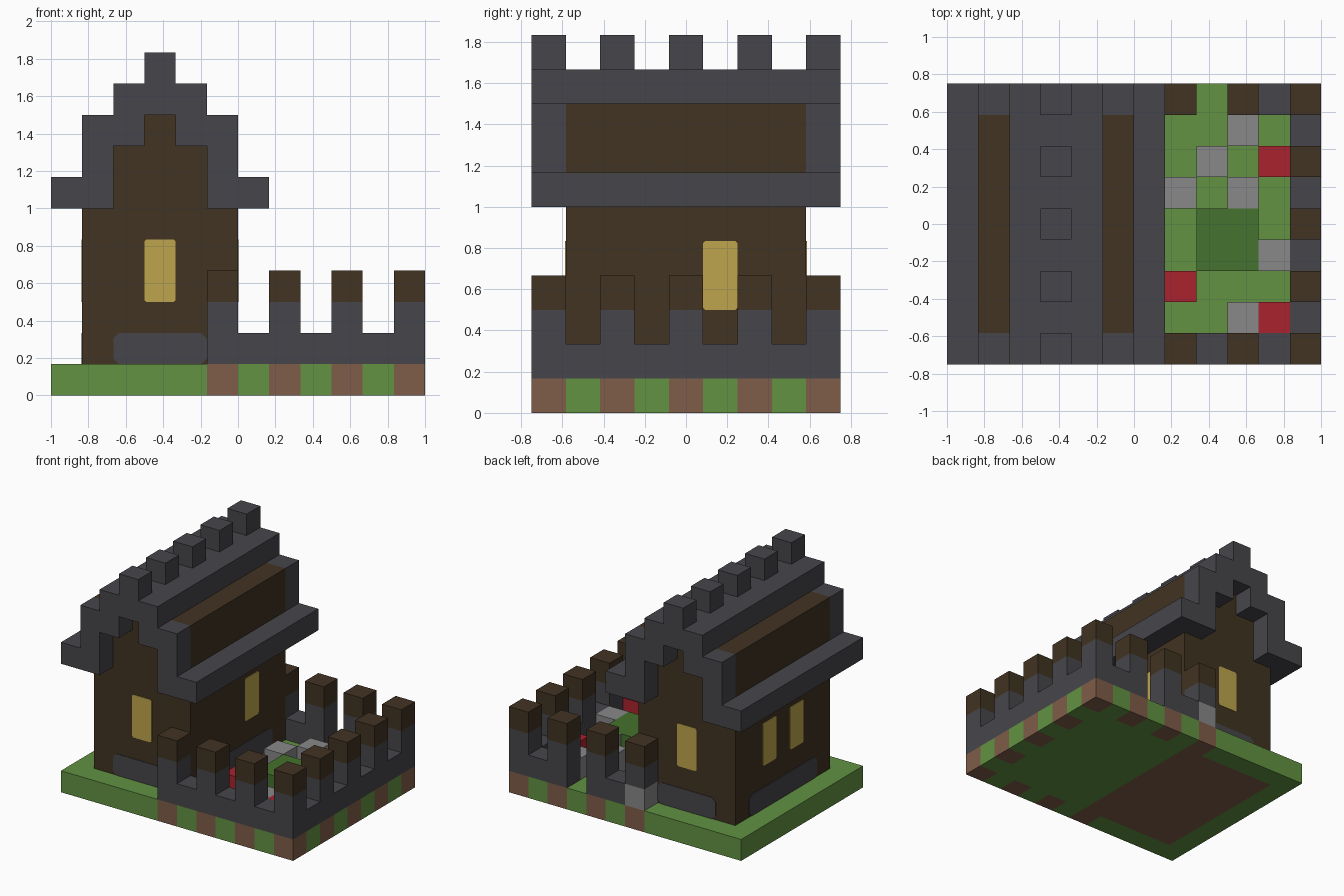
import bpy, bmesh
from mathutils import Vector

if "Cube" in bpy.data.objects:
    bpy.data.objects.remove(bpy.data.objects["Cube"])

U = 1 / 6                          # one block
ORIGIN = Vector((-1, -0.75, 0))    # corner of block (0, 0, 0)


def material(name, rgb):
    lin = [((c / 255 + 0.055) / 1.055) ** 2.4 for c in rgb] + [1]
    m = bpy.data.materials.new(name)
    m.use_nodes = True
    m.diffuse_color = lin
    m.node_tree.nodes["Principled BSDF"].inputs["Base Color"].default_value = lin
    return m


SLATE = material("dark slate", (70, 70, 75))
WOOD = material("dark wood", (65, 51, 34))
GRASS = material("grass green", (98, 146, 66))
DIRT = material("dirt brown", (126, 93, 72))
LEAF = material("leaf green", (69, 114, 46))
STONE = material("light stone", (136, 136, 136))
RED = material("flower red", (170, 34, 46))
GLOW = material("window yellow", (190, 165, 77))


def add_box(bm, lo, hi):
    """Box between two points."""
    lo, hi = Vector(lo), Vector(hi)
    verts = bmesh.ops.create_cube(bm, size=1)["verts"]
    for v in verts:
        v.co = [(lo[a] + hi[a]) / 2 + v.co[a] * (hi[a] - lo[a]) for a in range(3)]


def finish(name, bm, *mats):
    me = bpy.data.meshes.new(name)
    bm.to_mesh(me)
    bm.free()
    for m in mats:
        me.materials.append(m)
    ob = bpy.data.objects.new(name, me)
    bpy.context.collection.objects.link(ob)
    return ob


def blocks(name, mat, *spans):
    """Each span: first block and size, in block units."""
    bm = bmesh.new()
    for start, size in spans:
        lo = ORIGIN + Vector(start) * U
        add_box(bm, lo, lo + Vector(size) * U)
    return finish(name, bm, mat)


def plate(name, mat, start, size, axis, side, corner, thick=0.004):
    """Thin plate on a wall face, its corners trimmed; size is zero along axis."""
    bm = bmesh.new()
    lo = ORIGIN + Vector(start) * U
    hi = lo + Vector(size) * U
    lo[axis] -= thick
    hi[axis] += thick
    add_box(bm, lo, hi)
    edges = [e for e in bm.edges
             if abs((e.verts[0].co - e.verts[1].co)[axis]) > thick]
    bmesh.ops.bevel(bm, geom=edges, offset=corner, segments=1, affect='EDGES')
    return finish(name, bm, mat)


# Ground slab, cut into blocks and coloured by block
bm = bmesh.new()
add_box(bm, ORIGIN, (1, 0.75, U))
for axis, count in ((0, 12), (1, 9)):
    for n in range(1, count):
        co, no = ORIGIN.copy(), Vector((0, 0, 0))
        co[axis] += n * U
        no[axis] = 1
        bmesh.ops.bisect_plane(bm, geom=bm.verts[:] + bm.edges[:] + bm.faces[:],
                               plane_co=co, plane_no=no)
bm.normal_update()
for f in bm.faces:
    c = (f.calc_center_median() - f.normal * U / 2 - ORIGIN) / U
    i, j = int(c.x), int(c.y)
    post = (j in (0, 8) and i >= 5 and i % 2) or (i == 11 and j % 2 == 0)
    under_house = 1 <= i <= 5 and 1 <= j <= 7 and f.normal.z < -0.5
    f.material_index = 1 if post or under_house else 0
finish("ground", bm, GRASS, DIRT)

# House body with stepped gables
blocks("house_walls", WOOD,
       ((1, 1, 1), (5, 7, 8)), ((3, 1, 9), (1, 7, 0.5)))

# Wall plinths and windows
for y, side, label in ((1, -1, "front"), (8, 1, "back")):
    plate(label + "_plinth", SLATE, (2, y, 1), (3, 0, 1), 1, side, 0.03)
    plate(label + "_window", GLOW, (3, y, 3), (1, 0, 2), 1, side, 0.01)
for x, side, label in ((1, -1, "west"), (6, 1, "east")):
    plate(label + "_plinth", SLATE, (x, 2, 1), (0, 5, 1), 0, side, 0.03)
    plate(label + "_window", GLOW, (x, 5, 3), (0, 1, 2), 0, side, 0.01)
plate("west_window_second", GLOW, (1, 3, 3), (0, 1, 2), 0, -1, 0.01)

# Roof ridge, eaves, gable trim and ridge battlements
blocks("roof_ridge", SLATE, ((2, 0, 9), (3, 9, 1)))
blocks("roof_eaves", SLATE, *[((x, 0, 6), (1, 9, 1)) for x in (0, 6)])
trim = []
for y in (0, 8):
    for outer, inner in ((1, 2), (5, 4)):
        trim += [((outer, y, 6), (1, 1, 3)), ((inner, y, 8), (1, 1, 1))]
blocks("gable_trim", SLATE, *trim)
blocks("ridge_battlements", SLATE, *[((3, y, 10), (1, 1, 1)) for y in range(0, 9, 2)])

# Yard wall: low wall, raised posts with wooden caps, gap at the back
posts = [(x, y) for x in (5, 7, 9) for y in (0, 8)] + [(11, y) for y in range(0, 9, 2)]
blocks("yard_wall", SLATE,
       ((5, 0, 1), (7, 1, 1)), ((11, 1, 1), (1, 8, 1)),
       ((9, 8, 1), (2, 1, 1)), ((6, 8, 1), (2, 1, 1)))
blocks("wall_posts", SLATE, *[((x, y, 2), (1, 1, 1)) for x, y in posts])
blocks("post_caps", WOOD, *[((x, y, 3), (1, 1, 1)) for x, y in posts])

# Garden: stones, flowers and a square bush
stones = [(9, 7), (8, 6), (7, 5), (9, 5), (10, 3), (9, 1), (5, 8)]
flowers = [(10, 6), (7, 2), (10, 1)]
blocks("garden_stones", STONE, *[((x, y, 1), (1, 1, 1)) for x, y in stones])
blocks("garden_flowers", RED, *[((x, y, 1), (1, 1, 1)) for x, y in flowers])
blocks("garden_bush", LEAF, ((8, 3, 1), (2, 2, 1)))
